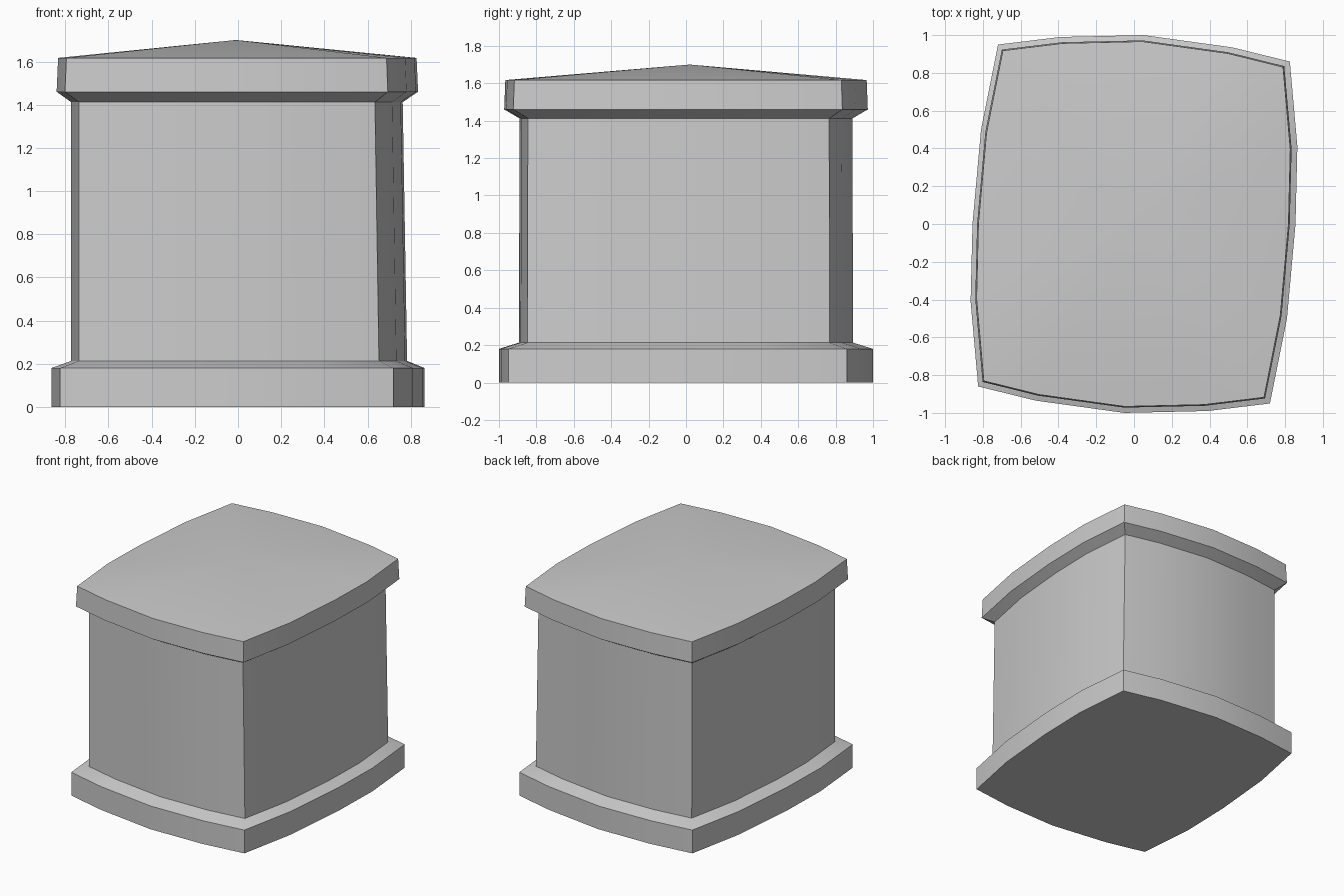
import bpy, bmesh
from math import radians

if "Cube" in bpy.data.objects:
    bpy.data.objects.remove(bpy.data.objects["Cube"], do_unlink=True)

stone = bpy.data.materials.new("grey_stone")
stone.use_nodes = True
GREY = (0.6, 0.6, 0.6, 1)
stone.diffuse_color = GREY
stone.node_tree.nodes["Principled BSDF"].inputs["Base Color"].default_value = GREY

# Bulged, slightly skewed plan: half of the outline, repeated by a half turn
HALF = [(0.72, -0.95), (0.81, -0.5), (0.855, 0), (0.865, 0.41),
        (0.825, 0.86), (0.52, 0.935), (0.05, 1.0), (-0.39, 0.99)]
PLAN = HALF + [(-x, -y) for x, y in HALF]

# Shared cross-sections: x scale, y scale, x shift, height
BODY_FOOT = (0.9, 0.893, 0.005, 0.213)
BODY_HEAD = (0.888, 0.89, -0.005, 1.412)


def loft(name, rings, cap_bottom=False, peak=None):
    """Skin the plan through the given cross-sections."""
    bm = bmesh.new()
    loops = [[bm.verts.new((x * sx + dx, y * sy, z)) for x, y in PLAN]
             for sx, sy, dx, z in rings]
    n = len(PLAN)
    for low, high in zip(loops, loops[1:]):
        for i in range(n):
            j = (i + 1) % n
            bm.faces.new((low[i], low[j], high[j], high[i]))
    if cap_bottom:
        bm.faces.new(loops[0][::-1])
    if peak:
        tip = bm.verts.new(peak)
        for i in range(n):
            bm.faces.new((loops[-1][i], loops[-1][(i + 1) % n], tip))
    mesh = bpy.data.meshes.new(name)
    bm.to_mesh(mesh)
    bm.free()
    mesh.materials.append(stone)
    obj = bpy.data.objects.new(name, mesh)
    bpy.context.collection.objects.link(obj)
    bpy.ops.object.select_all(action='DESELECT')
    obj.select_set(True)
    bpy.context.view_layer.objects.active = obj
    bpy.ops.object.shade_smooth_by_angle(angle=radians(25))


# Plinth with a sloped ledge
loft("base_plinth", [(1, 1, 0, 0), (1, 1, 0, 0.18), BODY_FOOT], cap_bottom=True)

# Main block, tapering slightly upward
loft("body_block", [BODY_FOOT, BODY_HEAD])

# Overhanging lid with chamfered underside and low pitched top
loft("lid_slab", [BODY_HEAD, (0.968, 0.972, -0.003, 1.46),
                  (0.96, 0.966, -0.003, 1.617)], peak=(-0.01, 0.02, 1.7))
